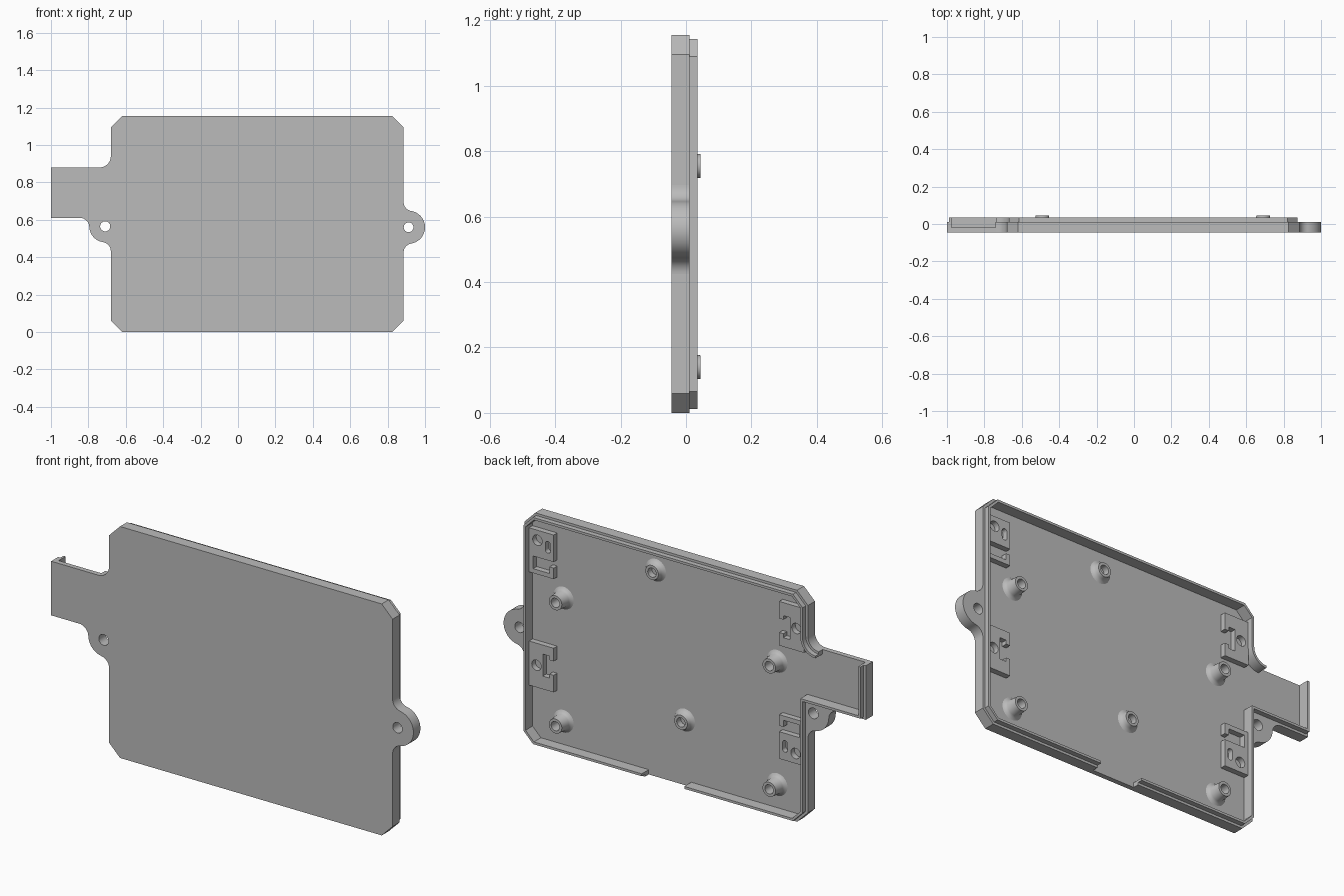
import bpy, bmesh
from math import sin, cos, pi, radians, atan2
from mathutils import Vector

if "Cube" in bpy.data.objects:
    bpy.data.objects.remove(bpy.data.objects["Cube"])

GREY = bpy.data.materials.new("plain grey")
GREY.use_nodes = True
GREY.diffuse_color = (0.5, 0.5, 0.5, 1)
GREY.node_tree.nodes["Principled BSDF"].inputs["Base Color"].default_value = (0.5, 0.5, 0.5, 1)

FRONT, FLOOR, RIM, LIP = -0.045, -0.02, 0.01, 0.035


def finish(name, mesh):
    obj = bpy.data.objects.new(name, mesh)
    bpy.context.collection.objects.link(obj)
    mesh.materials.clear()
    mesh.materials.append(GREY)
    bpy.ops.object.select_all(action="DESELECT")
    obj.select_set(True)
    bpy.context.view_layer.objects.active = obj
    bpy.ops.object.shade_smooth_by_angle(angle=radians(30))
    return obj


def arc(cx, cz, r, a0, a1, n=10):
    """Points on an arc, angles in degrees."""
    return [(cx + r * cos(radians(a0 + (a1 - a0) * i / n)),
             cz + r * sin(radians(a0 + (a1 - a0) * i / n))) for i in range(n + 1)]


def circle(cx, cz, r):
    return arc(cx, cz, r, 0, 360, 32)[:-1]


def box(x0, x1, z0, z1):
    return [(x0, z0), (x1, z0), (x1, z1), (x0, z1)]


def plate(name, loops, y0, y1):
    """Extrude a filled x-z outline (later loops are holes) from y0 to y1."""
    curve = bpy.data.curves.new(name, "CURVE")
    curve.dimensions, curve.fill_mode = "2D", "BOTH"
    curve.extrude = (y1 - y0) / 2
    for pts in loops:
        s = curve.splines.new("POLY")
        s.points.add(len(pts) - 1)
        for p, (x, z) in zip(s.points, pts):
            p.co = (x, z, 0, 1)
        s.use_cyclic_u = True
    temp = bpy.data.objects.new(name + " outline", curve)
    mesh = bpy.data.meshes.new_from_object(temp)
    bpy.data.objects.remove(temp)
    for v in mesh.vertices:
        x, z, d = v.co
        v.co = (x, (y0 + y1) / 2 - d, z)
    bm = bmesh.new()
    bm.from_mesh(mesh)
    bmesh.ops.remove_doubles(bm, verts=bm.verts, dist=1e-5)
    bmesh.ops.recalc_face_normals(bm, faces=bm.faces)
    bm.to_mesh(mesh)
    bm.free()
    return finish(name, mesh)


def offset(path, d):
    """Shift an open path to its left by d with mitred corners."""
    pts = [Vector(p) for p in path]
    dirs = [(b - a).normalized() for a, b in zip(pts, pts[1:])]
    out = []
    for i, p in enumerate(pts):
        a, b = dirs[max(i - 1, 0)], dirs[min(i, len(dirs) - 1)]
        na, nb = Vector((-a.y, a.x)), Vector((-b.y, b.x))
        out.append(tuple(p + (na + nb) * d / (1 + na.dot(nb))))
    return out


def strip(name, path, d0, d1, y0, y1):
    plate(name, [offset(path, d0) + offset(path, d1)[::-1]], y0, y1)


# Outline in two runs, split at the lower notch and the open top of the arm
upper = [(0.22, 0), (0.825, 0), (0.885, 0.06), (0.885, 1.095), (0.825, 1.155),
         (-0.62, 1.155), (-0.68, 1.095)] + arc(-0.74, 0.94, 0.06, 0, -90)
lower = [(-1, 0.88), (-1, 0.61), (-0.68, 0.61), (-0.68, 0.06), (-0.62, 0), (-0.015, 0)]

plate("cover_panel", [upper + lower], FRONT, FLOOR)
for label, path in (("upper", upper), ("lower", lower)):
    strip(label + "_wall", path, 0, 0.024, FLOOR, RIM)
    strip(label + "_lip", path, 0.012, 0.024, RIM, LIP)


# Mounting ears, blended into the sides with fillets
def blend(c, f, r, R, start=None, end=None):
    """Fillet arc between a straight wall and the ear circle."""
    touch = degrees_to(f, c)
    return arc(*f, R, start, touch) if end is None else arc(*f, R, touch, end)


def degrees_to(a, b):
    return atan2(b[1] - a[1], b[0] - a[0]) * 180 / pi


F = 0.05
c, r = (0.912, 0.56), 0.088
h = ((r + F) ** 2 - (0.885 + F - c[0]) ** 2) ** 0.5
lo, hi = (0.885 + F, c[1] - h), (0.885 + F, c[1] + h)
ear = (arc(*lo, F, 180, degrees_to(lo, c))
       + arc(*c, r, degrees_to(c, lo), degrees_to(c, hi), 32)
       + arc(*hi, F, degrees_to(hi, c) + 360, 180))
plate("left_ear", [ear, circle(*c, 0.026)], FRONT, RIM)

c, r = (-0.71, 0.565), 0.085
lo = (-0.68 - F, c[1] - ((r + F) ** 2 - (0.03 - F) ** 2) ** 0.5)
hi = (c[0] - ((r + F) ** 2 - 0.005 ** 2) ** 0.5, 0.61 - F)
ear = ([(-0.68, 0.61)] + arc(*hi, F, 90, degrees_to(hi, c))
       + arc(*c, r, degrees_to(c, hi) % 360, degrees_to(c, lo) % 360, 24)
       + arc(*lo, F, degrees_to(lo, c), 0))
plate("right_ear", [ear, circle(*c, 0.027)], FRONT, RIM)


# Hollow screw posts with flared feet
def post(name, x, z, top):
    bm = bmesh.new()
    profile = [(0.056, FLOOR), (0.046, FLOOR + 0.006), (0.04, FLOOR + 0.016),
               (0.036, top), (0.023, top), (0.023, FLOOR)]
    verts = [bm.verts.new((x + pr, py, z)) for pr, py in profile]
    edges = [bm.edges.new(e) for e in zip(verts, verts[1:])]
    bmesh.ops.spin(bm, geom=verts + edges, cent=(x, 0, z), axis=(0, 1, 0),
                   angle=2 * pi, steps=32, use_duplicate=False)
    bmesh.ops.remove_doubles(bm, verts=bm.verts, dist=1e-5)
    bmesh.ops.recalc_face_normals(bm, faces=bm.faces)
    mesh = bpy.data.meshes.new(name)
    bm.to_mesh(mesh)
    bm.free()
    finish(name, mesh)


for x in (0.69, -0.49):
    for z in (0.755, 0.14):
        post("tall_post", x, z, 0.045)
post("short_post_upper", 0.18, 1.03, 0.012)
post("short_post_lower", 0.02, 0.325, 0.012)

# Latch pads on one side, repeated on the other by a half turn
slot = arc(0.757, 1.015, 0.014, 0, 180) + arc(0.757, 0.985, 0.014, 180, 360)
slotted_pad = [[(0.725, 1.07), (0.725, 0.935), (0.838, 0.935), (0.838, 0.872), (0.748, 0.872),
                (0.748, 0.905), (0.725, 0.905), (0.725, 0.85), (0.862, 0.85), (0.862, 1.07)],
               circle(0.815, 1.02, 0.026), slot]
notched_pad = [[(0.725, 0.505), (0.725, 0.44), (0.748, 0.44), (0.748, 0.46), (0.785, 0.46),
                (0.785, 0.35), (0.748, 0.35), (0.748, 0.37), (0.725, 0.37), (0.725, 0.285),
                (0.862, 0.285), (0.862, 0.505)],
               circle(0.82, 0.395, 0.026)]
for label, pad in (("slotted", slotted_pad), ("notched", notched_pad)):
    turned = [[(0.205 - x, 1.357 - z) for x, z in loop] for loop in pad]
    plate(label + "_pad_left", pad, FLOOR, 0.008)
    plate(label + "_pad_right", turned, FLOOR, 0.008)
